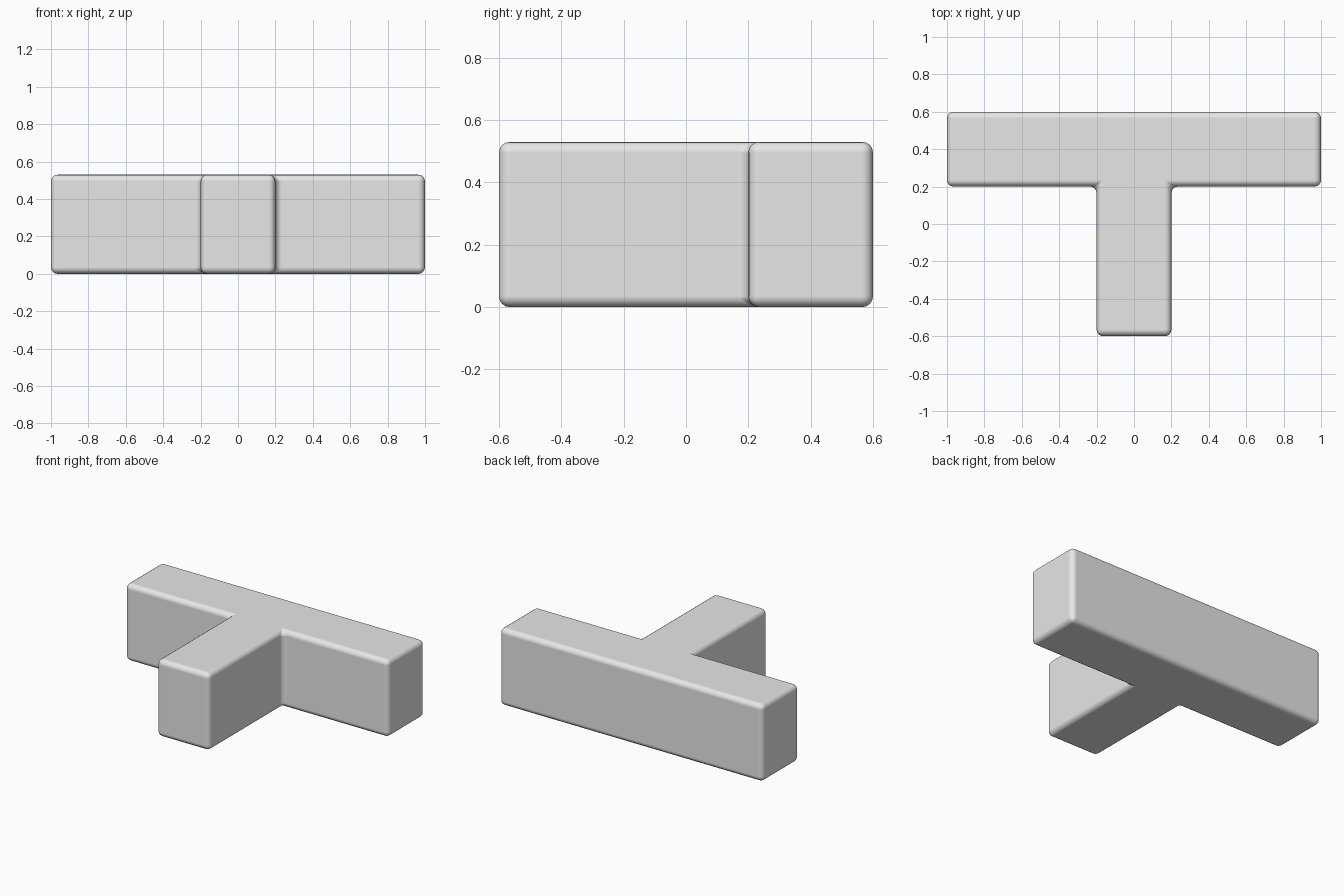
import bpy
import bmesh

if "Cube" in bpy.data.objects:
    bpy.data.objects.remove(bpy.data.objects["Cube"])

HEIGHT = 0.53

# Half of the T outline, mirrored in x to close the profile
half = [(0.2, -0.6), (0.2, 0.2), (1.0, 0.2), (1.0, 0.6)]
outline = half + [(-x, y) for x, y in reversed(half)]

# T-shaped block: extruded profile
bm = bmesh.new()
base = bm.faces.new([bm.verts.new((x, y, 0)) for x, y in outline])
ext = bmesh.ops.extrude_face_region(bm, geom=[base], use_keep_orig=True)
top = [v for v in ext["geom"] if isinstance(v, bmesh.types.BMVert)]
bmesh.ops.translate(bm, verts=top, vec=(0, 0, HEIGHT))
bmesh.ops.recalc_face_normals(bm, faces=bm.faces)
for f in bm.faces:
    f.smooth = True
mesh = bpy.data.meshes.new("t_block")
bm.to_mesh(mesh)
bm.free()
block = bpy.data.objects.new("t_block", mesh)
bpy.context.collection.objects.link(block)

# Rounded edges, including the two inner corners
bevel = block.modifiers.new("rounded_edges", "BEVEL")
bevel.width = 0.035
bevel.segments = 4
bevel.limit_method = "ANGLE"
bevel.harden_normals = True

# Plain grey
grey = bpy.data.materials.new("light_grey")
grey.diffuse_color = (0.8, 0.8, 0.8, 1)
grey.use_nodes = True
grey.node_tree.nodes["Principled BSDF"].inputs["Base Color"].default_value = grey.diffuse_color
mesh.materials.append(grey)
